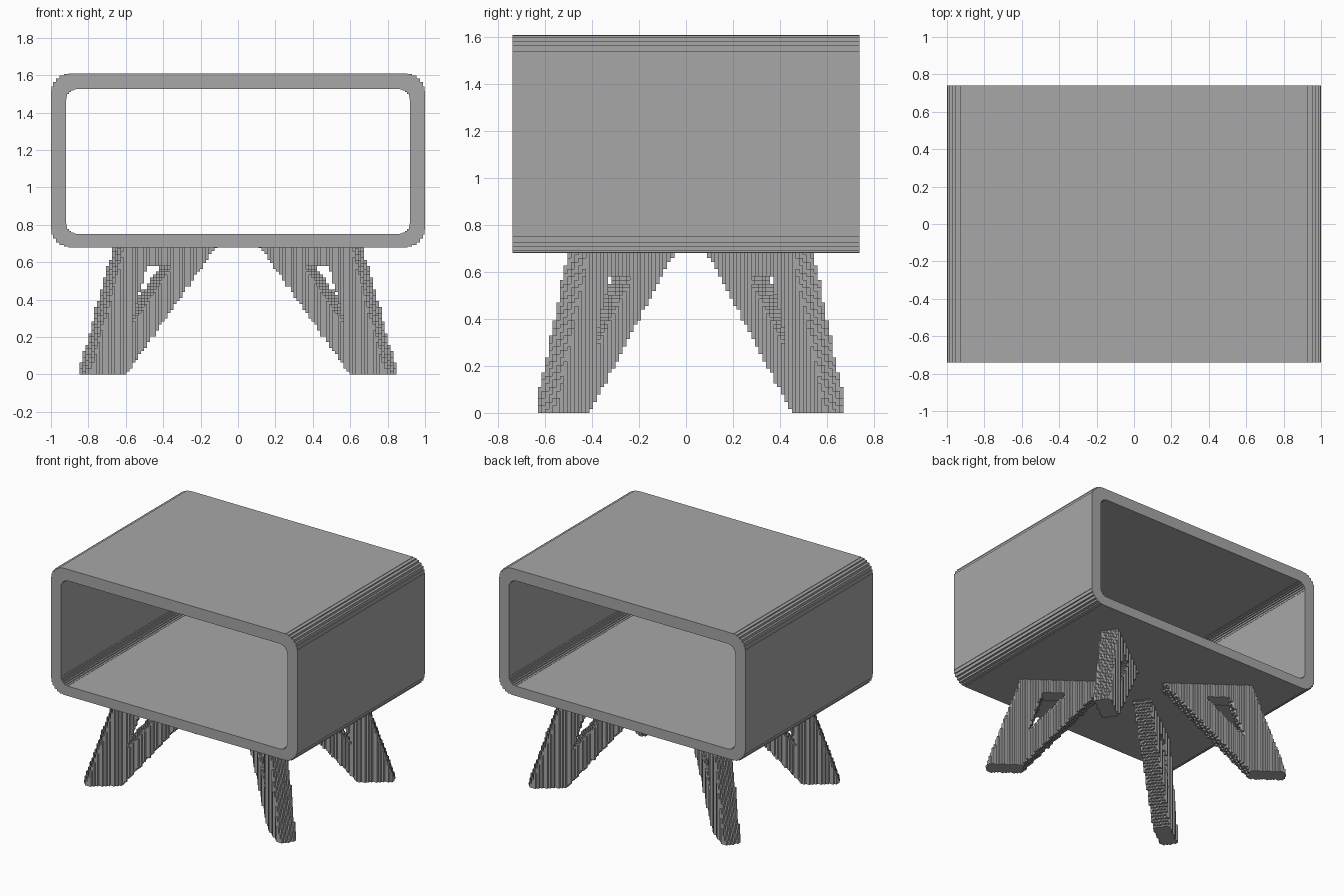
import bpy, bmesh, math
from mathutils import Matrix

cube = bpy.data.objects.get("Cube")
if cube:
    bpy.data.objects.remove(cube, do_unlink=True)

# Single plain grey
grey = bpy.data.materials.new("plain_grey")
grey.use_nodes = True
grey.diffuse_color = (0.39, 0.39, 0.39, 1)
grey.node_tree.nodes["Principled BSDF"].inputs["Base Color"].default_value = (0.39, 0.39, 0.39, 1)

CELL = 0.0157          # size of the blocky steps
DEPTH = 0.74           # half depth of the cabinet


def add_object(name, mesh):
    mesh.materials.clear()
    mesh.materials.append(grey)
    ob = bpy.data.objects.new(name, mesh)
    bpy.context.collection.objects.link(ob)
    return ob


def stepped_rect(x, z0, z1, r, n):
    """Rectangle in x and z whose rounded corners are small stairs."""
    steps = []
    for k in range(n):
        a, b = (math.pi / 2 * j / n for j in (k, k + 1))
        steps += [(math.cos(a), math.sin(a)), (math.cos(a), math.sin(b))]
    steps.append((0, 1))
    pts = []
    for sx, sz in ((1, 1), (-1, 1), (-1, -1), (1, -1)):
        cz = z1 - r if sz > 0 else z0 + r
        corner = [(sx * (x - r + r * c), cz + sz * r * s) for c, s in steps]
        pts += corner if sx * sz > 0 else corner[::-1]
    return pts


# Cabinet: open tube with stepped round corners
n = 7
outer = stepped_rect(1.0, 0.68, 1.61, 0.122, n)
inner = stepped_rect(0.92, 0.752, 1.525, 0.07, n)
bm = bmesh.new()
rings = [[bm.verts.new((x, y, z)) for x, z in loop]
         for loop, y in ((outer, -DEPTH), (outer, DEPTH), (inner, DEPTH), (inner, -DEPTH))]
for a, b in zip(rings, rings[1:] + rings[:1]):
    for i in range(len(a)):
        j = (i + 1) % len(a)
        bm.faces.new((a[i], a[j], b[j], b[i]))
bmesh.ops.remove_doubles(bm, verts=bm.verts, dist=1e-5)
bmesh.ops.recalc_face_normals(bm, faces=bm.faces)
mesh = bpy.data.meshes.new("cabinet")
bm.to_mesh(mesh)
bm.free()
add_object("cabinet", mesh)

# Leg: flat bracket with a triangular hole, set along the diagonal
LEG_TOP, THICK, ANGLE = 0.70, 0.115, math.radians(37)
profile = [(0.785, 0), (1.03, 0), (0.79, LEG_TOP), (0.168, LEG_TOP),    # outline
           (0.475, 0.585), (0.645, 0.585), (0.75, 0.265)]               # hole
bm = bmesh.new()
vs = [bm.verts.new((r, -THICK / 2, z)) for r, z in profile]
for f in ((3, 2, 5, 4), (2, 1, 6, 5), (1, 0, 6), (0, 3, 4, 6)):
    bm.faces.new([vs[i] for i in f])
ext = bmesh.ops.extrude_face_region(bm, geom=bm.faces[:])
moved = [g for g in ext["geom"] if isinstance(g, bmesh.types.BMVert)]
bmesh.ops.translate(bm, verts=moved, vec=(0, THICK, 0))
bmesh.ops.recalc_face_normals(bm, faces=bm.faces)
bmesh.ops.rotate(bm, verts=bm.verts, cent=(0, 0, 0), matrix=Matrix.Rotation(ANGLE, 3, 'Z'))
mesh = bpy.data.meshes.new("leg_shape")
bm.to_mesh(mesh)
bm.free()
shape = add_object("leg_shape", mesh)

# Turn the leg into small blocks
mod = shape.modifiers.new("blocks", 'REMESH')
mod.mode = 'BLOCKS'
mod.octree_depth = 6
mod.scale = min(0.98, max(shape.dimensions) / (CELL * 64)) if max(shape.dimensions) > 0 else 0.72
mod.use_remove_disconnected = False
bpy.context.view_layer.update()
blocky = bpy.data.meshes.new_from_object(
    shape.evaluated_get(bpy.context.evaluated_depsgraph_get()))
bpy.data.objects.remove(shape, do_unlink=True)
drop = min(v.co.z for v in blocky.vertices)
blocky.transform(Matrix.Translation((0, 0, -drop)))

# Four mirrored legs
for name, sx, sy in (("front_left_leg", 1, -1), ("front_right_leg", -1, -1),
                     ("back_left_leg", 1, 1), ("back_right_leg", -1, 1)):
    leg = blocky.copy()
    leg.transform(Matrix.Translation((0, 0.02, 0)) @ Matrix.Diagonal((sx, sy, 1, 1)))
    if sx * sy < 0:
        leg.flip_normals()
    add_object(name, leg)
bpy.data.meshes.remove(blocky)
